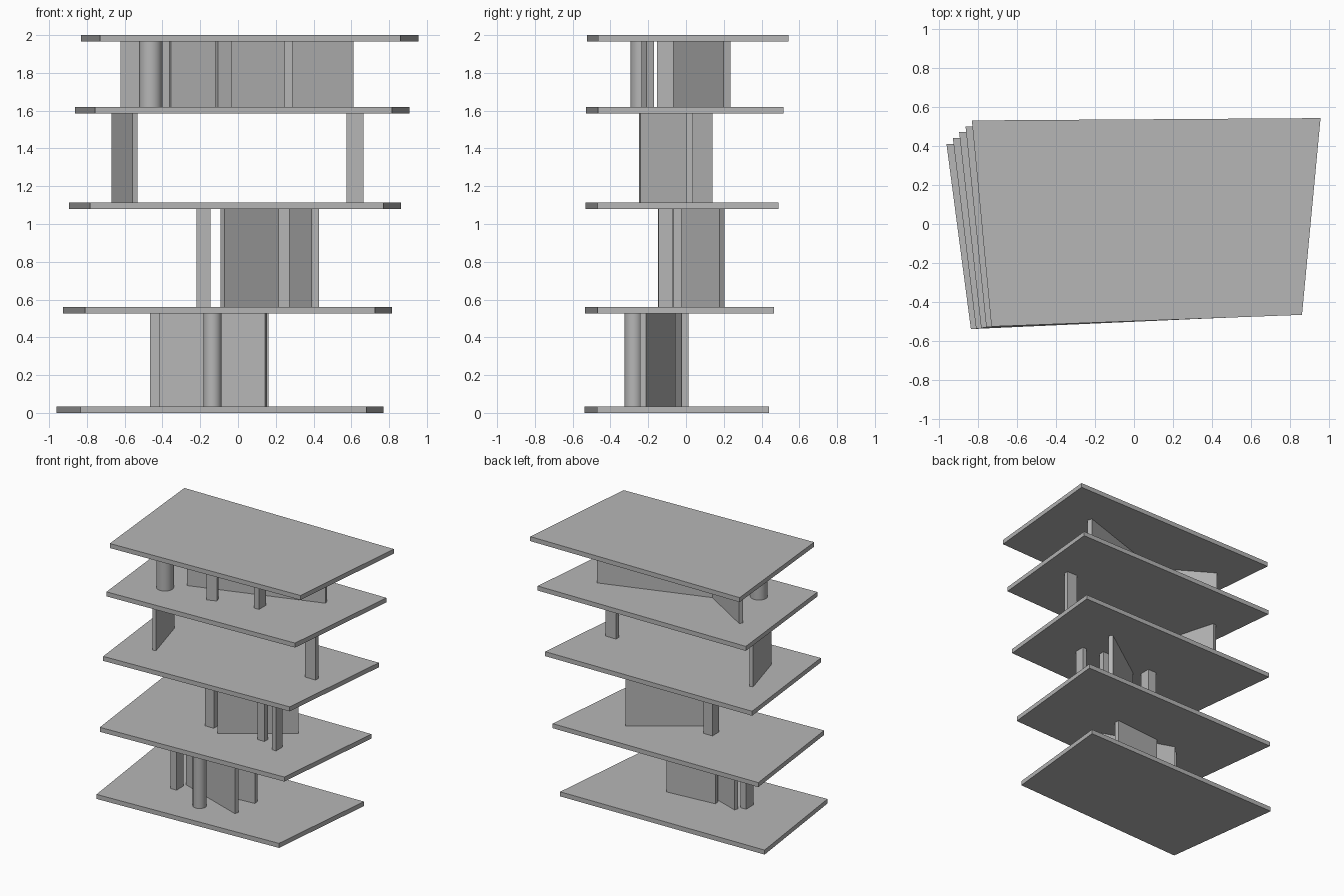
import bpy, bmesh, math
from mathutils import Vector

cube = bpy.data.objects.get("Cube")
if cube:
    bpy.data.objects.remove(cube)

# Single concrete colour
grey = bpy.data.materials.new("concrete_grey")
grey.use_nodes = True
COLOUR = (0.47, 0.47, 0.47, 1)
grey.diffuse_color = COLOUR
grey.node_tree.nodes["Principled BSDF"].inputs["Base Color"].default_value = COLOUR


def prism(name, outline, z0, z1):
    """Extrude a counter-clockwise plan outline from z0 to z1."""
    bm = bmesh.new()
    face = bm.faces.new([bm.verts.new((x, y, z0)) for x, y in outline])
    top = bmesh.ops.extrude_face_region(bm, geom=[face])["geom"]
    moved = [v for v in top if isinstance(v, bmesh.types.BMVert)]
    bmesh.ops.translate(bm, verts=moved, vec=(0, 0, z1 - z0))
    bmesh.ops.recalc_face_normals(bm, faces=bm.faces)
    mesh = bpy.data.meshes.new(name)
    bm.to_mesh(mesh)
    bm.free()
    mesh.materials.append(grey)
    obj = bpy.data.objects.new(name, mesh)
    bpy.context.collection.objects.link(obj)
    return obj


def wall(name, start, end, thickness, z):
    """Thin upright panel along a centre line in plan."""
    a, b = Vector(start), Vector(end)
    d = (b - a).normalized()
    n = Vector((-d.y, d.x)) * thickness / 2
    return prism(name, [a - n, b - n, b + n, a + n], *z)


def post(name, centre, width, depth, z, angle=0):
    """Rectangular post, turned about its own axis."""
    c = Vector(centre)
    d = Vector((math.cos(math.radians(angle)), math.sin(math.radians(angle)))) * width / 2
    return wall(name, c - d, c + d, depth, z)


def column(name, centre, radius, z):
    """Round smooth column."""
    steps = [math.tau * i / 32 for i in range(32)]
    obj = prism(name, [(centre[0] + radius * math.cos(t),
                        centre[1] + radius * math.sin(t)) for t in steps], *z)
    bpy.ops.object.select_all(action="DESELECT")
    obj.select_set(True)
    bpy.context.view_layer.objects.active = obj
    bpy.ops.object.shade_smooth_by_angle()


# Floor slabs: the plan shifts and widens towards the top
THICK = 0.035
levels = [0, 0.525, 1.08, 1.585, 1.965]
low = [(-0.835, -0.538), (0.68, -0.47), (0.77, 0.44), (-0.96, 0.41)]
high = [(-0.73, -0.525), (0.86, -0.465), (0.955, 0.542), (-0.83, 0.53)]
for i, z in enumerate(levels):
    outline = [Vector(p).lerp(Vector(q), i / 4) for p, q in zip(low, high)]
    prism(f"floor_slab_{i + 1}", outline, z, z + THICK)

# Clear height of each storey
storey = [(a + THICK, b) for a, b in zip(levels, levels[1:])]

# First storey
z = storey[0]
wall("first_long_wall", (-0.41, -0.03), (0.148, -0.228), 0.032, z)
wall("first_short_wall", (-0.235, -0.04), (0.16, -0.005), 0.038, z)
post("first_post", (-0.44, -0.115), 0.05, 0.088, z)
column("first_round_column", (-0.135, -0.277), 0.048, z)

# Second storey
z = storey[1]
wall("second_wall", (-0.082, -0.134), (0.383, 0.191), 0.034, z)
post("second_left_post", (-0.182, -0.05), 0.075, 0.08, z)
post("second_middle_post", (0.243, -0.045), 0.058, 0.042, z)
post("second_right_post", (0.411, -0.108), 0.035, 0.076, z)

# Third storey
z = storey[2]
wall("third_wall", (-0.546, -0.245), (-0.655, 0.137), 0.028, z)
post("third_post", (0.619, 0.018), 0.09, 0.036, z)

# Fourth storey
z = storey[3]
wall("fourth_long_wall", (-0.36, -0.1), (0.605, 0.217), 0.04, z)
wall("fourth_short_wall", (-0.615, 0.205), (-0.2, -0.048), 0.028, z)
post("fourth_turned_post", (-0.077, -0.202), 0.076, 0.042, z, 20)
post("fourth_right_post", (0.267, -0.11), 0.042, 0.088, z)
column("fourth_round_column", (-0.462, -0.232), 0.061, z)
